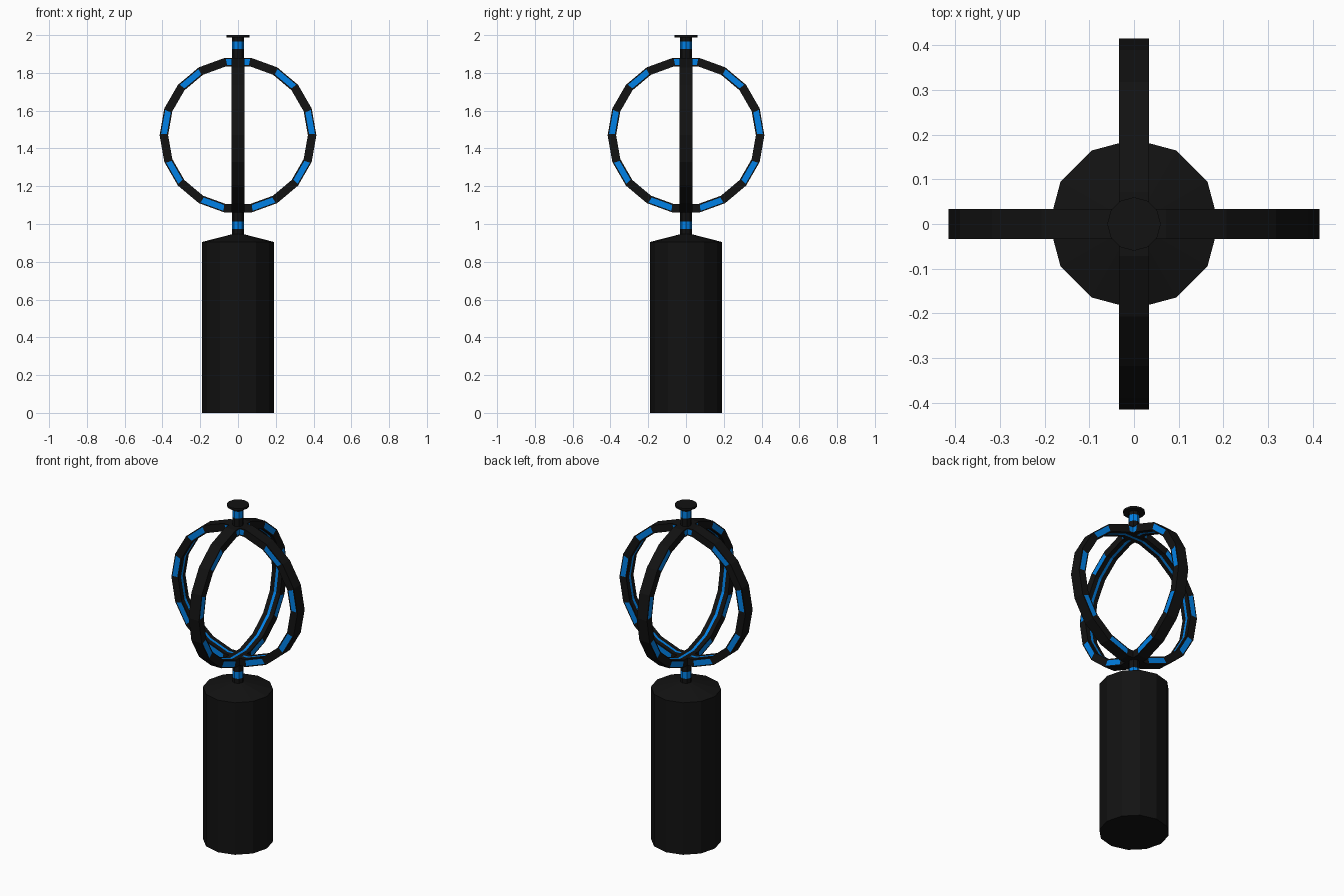
import bpy, bmesh
from math import sin, cos, pi

if "Cube" in bpy.data.objects:
    bpy.data.objects.remove(bpy.data.objects["Cube"])


def material(name, color):
    m = bpy.data.materials.new(name)
    m.diffuse_color = (*color, 1)
    m.use_nodes = True
    m.node_tree.nodes["Principled BSDF"].inputs["Base Color"].default_value = m.diffuse_color
    return m


BLACK = material("black_metal", (0.006, 0.006, 0.006))
BLUE = material("blue_light", (0.0, 0.22, 0.8))


def finish(name, bm):
    bmesh.ops.recalc_face_normals(bm, faces=bm.faces)
    me = bpy.data.meshes.new(name)
    bm.to_mesh(me)
    bm.free()
    me.materials.append(BLACK)
    me.materials.append(BLUE)
    ob = bpy.data.objects.new(name, me)
    bpy.context.collection.objects.link(ob)
    return ob


def lathe(name, profile, sides, blue_row=None):
    """Capped turned part; blue_row gets an inset light panel on each face."""
    bm = bmesh.new()
    rows = [[bm.verts.new((r * cos(2 * pi * i / sides), r * sin(2 * pi * i / sides), z))
             for i in range(sides)] for r, z in profile]
    panels = []
    for k in range(len(rows) - 1):
        for i in range(sides):
            j = (i + 1) % sides
            f = bm.faces.new((rows[k][i], rows[k][j], rows[k + 1][j], rows[k + 1][i]))
            if k == blue_row:
                panels.append(f)
    bm.faces.new(rows[0])
    bm.faces.new(rows[-1])
    if panels:
        bmesh.ops.inset_individual(bm, faces=panels, thickness=0.005)
        for f in panels:
            f.material_index = 1
    return finish(name, bm)


def ring(name, turn):
    """Upright 18-sided hoop: light panels on alternate sides, light strip inside."""
    n, center = 18, 1.47
    w, s = 0.034, 0.008
    section = [(0.415, -w), (0.415, w), (0.37, w), (0.37, s), (0.37, -s), (0.37, -w)]
    bm = bmesh.new()
    loops = [[bm.verts.new((r * cos(2 * pi * i / n), y, center + r * sin(2 * pi * i / n)))
              for r, y in section] for i in range(n)]
    panels = []
    for i in range(n):
        a, b = loops[i], loops[(i + 1) % n]
        for k in range(6):
            m = (k + 1) % 6
            f = bm.faces.new((a[k], a[m], b[m], b[k]))
            if k == 3:
                f.material_index = 1
            elif k in (1, 5) and i % 2 == 0:
                panels.append(f)
    bmesh.ops.recalc_face_normals(bm, faces=bm.faces)
    bmesh.ops.inset_individual(bm, faces=panels, thickness=0.010)
    for f in panels:
        f.material_index = 1
    ob = finish(name, bm)
    ob.rotation_euler.z = turn


# Handle body with shallow cone top
lathe("handle", [(0.19, 0), (0.19, 0.905), (0.03, 0.946)], 12)

# Short stems below and above the rings
lathe("lower_stem", [(0.031, 0.94), (0.031, 0.973), (0.031, 1.013), (0.031, 1.075)], 8, 1)
lathe("upper_stem", [(0.031, 1.865), (0.031, 1.927), (0.031, 1.967), (0.031, 1.99)], 8, 1)

# Flat end cap
lathe("top_cap", [(0.06, 1.988), (0.06, 2.0)], 12)

# Crossed hoops
ring("ring_front", 0)
ring("ring_side", pi / 2)
